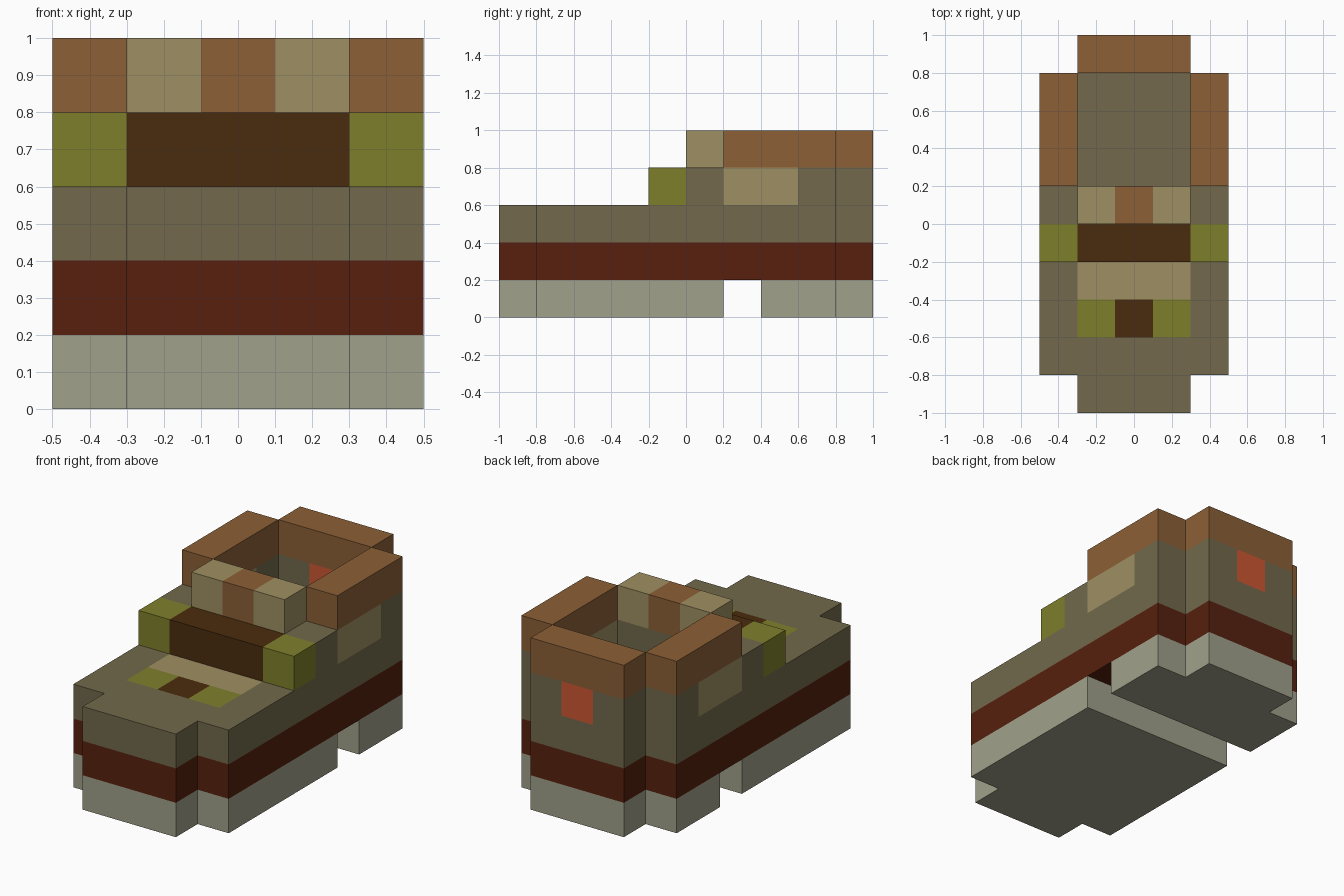
import bpy
from mathutils import Vector

if "Cube" in bpy.data.objects:
    bpy.data.objects.remove(bpy.data.objects["Cube"])

S = 0.2                      # size of one building block
ORIGIN = Vector((-0.5, -1.0, 0.0))


def linear(c):
    c /= 255
    return c / 12.92 if c <= 0.04045 else ((c + 0.055) / 1.055) ** 2.4


COLOURS = {
    "pale_grey": (161, 161, 139),
    "dark_red": (87, 32, 14),
    "olive_grey": (114, 105, 75),
    "tan": (159, 143, 98),
    "brown": (140, 96, 54),
    "dark_brown": (74, 43, 13),
    "green": (127, 127, 44),
    "orange": (203, 87, 50),
}
mats = {}
for name, rgb in COLOURS.items():
    mats[name] = bpy.data.materials.new(name)
    mats[name].diffuse_color = (*[linear(c) for c in rgb], 1.0)

cells = {}                   # block position -> (part, colour)


def fill(part, colour, xs, ys, zs):
    """Fill a box of blocks, given as inclusive index ranges."""
    for x in range(xs[0], xs[1] + 1):
        for y in range(ys[0], ys[1] + 1):
            for z in range(zs[0], zs[1] + 1):
                cells[x, y, z] = (part, colour)


def mirrored(part, colour, xs, ys, zs):
    """Fill a box and its twin on the other side."""
    fill(part, colour, xs, ys, zs)
    fill(part, colour, (4 - xs[1], 4 - xs[0]), ys, zs)


def slab(part, colour, ys, z):
    """Fill one full-width layer with the end corners notched."""
    fill(part, colour, (1, 3), ys, (z, z))
    fill(part, colour, (0, 4), (max(ys[0], 1), min(ys[1], 8)), (z, z))


# Undercarriage with a gap between front and rear
slab("front_base", "pale_grey", (0, 5), 0)
slab("rear_base", "pale_grey", (7, 9), 0)

# Lower band and main body
slab("lower_band", "dark_red", (0, 9), 1)
slab("body", "olive_grey", (0, 9), 2)

# Painted panels on the front deck
fill("body", "tan", (1, 3), (3, 3), (2, 2))
mirrored("body", "green", (1, 1), (2, 2), (2, 2))
fill("body", "dark_brown", (2, 2), (2, 2), (2, 2))

# Raised bar across the deck with green ends
fill("cross_bar", "dark_brown", (1, 3), (4, 4), (3, 3))
mirrored("cross_bar_end", "green", (0, 0), (4, 4), (3, 3))

# Walls around the open rear compartment
fill("compartment_wall", "olive_grey", (0, 4), (5, 5), (3, 3))
mirrored("compartment_wall", "olive_grey", (0, 0), (6, 8), (3, 3))
fill("compartment_wall", "olive_grey", (1, 3), (9, 9), (3, 3))
mirrored("compartment_wall", "tan", (0, 0), (6, 7), (3, 3))
fill("compartment_wall", "orange", (2, 2), (9, 9), (3, 3))

# Rim on top of the walls
mirrored("side_rim", "brown", (0, 0), (6, 8), (4, 4))
fill("rear_rim", "brown", (1, 3), (9, 9), (4, 4))
fill("front_rim", "tan", (1, 3), (5, 5), (4, 4))
fill("front_rim", "brown", (2, 2), (5, 5), (4, 4))


def build(part):
    """Make one object from the exposed faces of a part's blocks."""
    verts, faces, face_colours = {}, [], []
    for cell, (owner, colour) in cells.items():
        if owner != part:
            continue
        for axis in range(3):
            for side in (0, 1):
                near = list(cell)
                near[axis] += 2 * side - 1
                if tuple(near) in cells:
                    continue
                loop = []
                for u, v in ((0, 0), (1, 0), (1, 1), (0, 1)):
                    p = list(cell)
                    p[axis] += side
                    p[(axis + 1) % 3] += u
                    p[(axis + 2) % 3] += v
                    loop.append(verts.setdefault(tuple(p), len(verts)))
                faces.append(loop if side else loop[::-1])
                face_colours.append(colour)
    mesh = bpy.data.meshes.new(part)
    mesh.from_pydata([ORIGIN + S * Vector(p) for p in verts], [], faces)
    used = sorted(set(face_colours))
    for colour in used:
        mesh.materials.append(mats[colour])
    for poly, colour in zip(mesh.polygons, face_colours):
        poly.material_index = used.index(colour)
    mesh.update()
    bpy.context.collection.objects.link(bpy.data.objects.new(part, mesh))


for part in sorted({owner for owner, _ in cells.values()}):
    build(part)

for m in bpy.data.materials:
    if m.users and not m.is_grease_pencil:
        m.use_nodes = True
        m.node_tree.nodes["Principled BSDF"].inputs["Base Color"].default_value = m.diffuse_color
